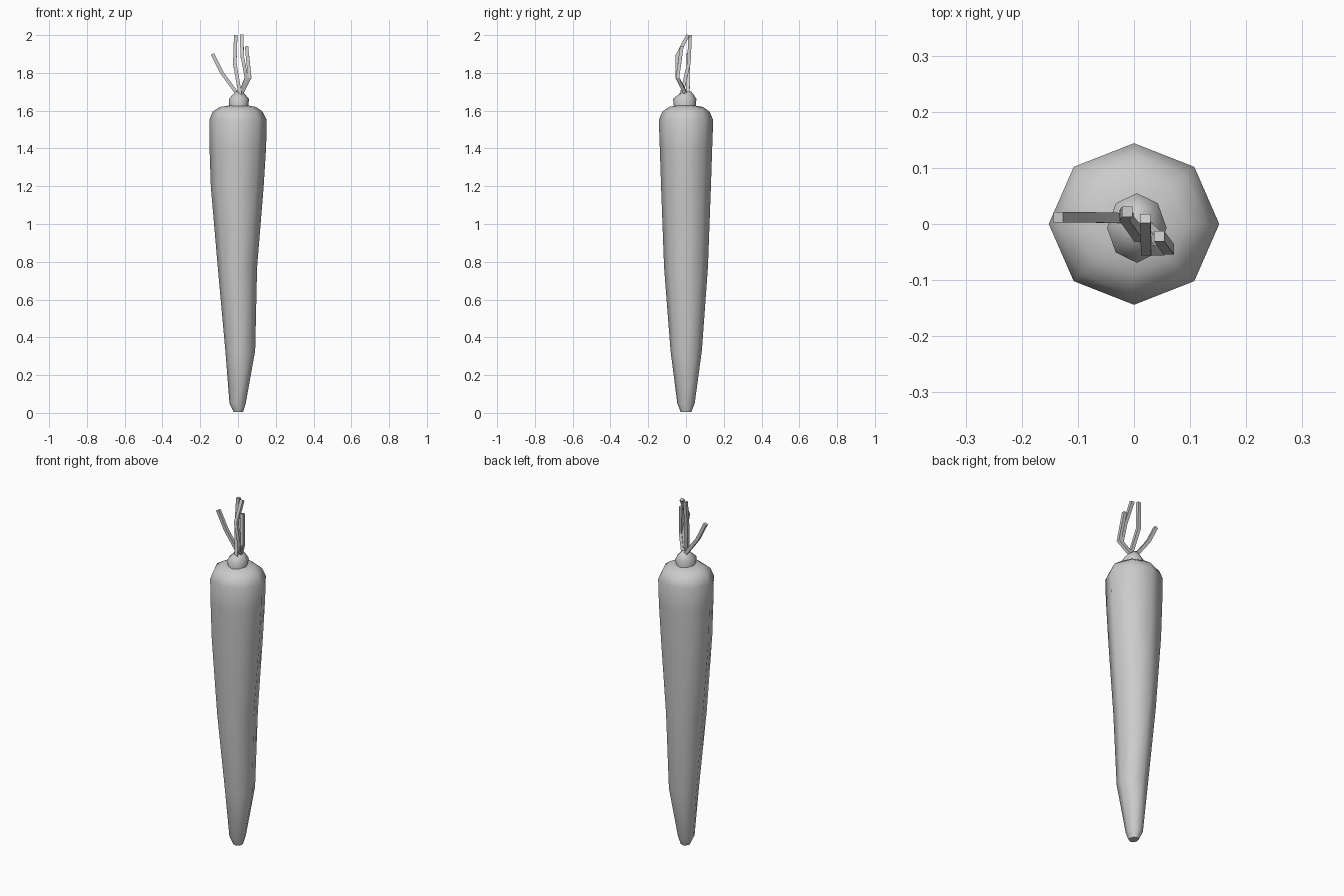
import bpy, bmesh, math
from mathutils import Vector

if "Cube" in bpy.data.objects:
    bpy.data.objects.remove(bpy.data.objects["Cube"])


def finish(name, bm, angle):
    bmesh.ops.recalc_face_normals(bm, faces=bm.faces)
    mesh = bpy.data.meshes.new(name)
    bm.to_mesh(mesh)
    bm.free()
    obj = bpy.data.objects.new(name, mesh)
    bpy.context.collection.objects.link(obj)
    bpy.ops.object.select_all(action='DESELECT')
    obj.select_set(True)
    bpy.context.view_layer.objects.active = obj
    bpy.ops.object.shade_smooth_by_angle(angle=math.radians(angle))
    return obj


def skin(bm, rings):
    # Join successive rings with quads and cap both ends
    n = len(rings[0])
    for a, b in zip(rings, rings[1:]):
        for i in range(n):
            bm.faces.new((a[i], a[(i + 1) % n], b[(i + 1) % n], b[i]))
    bm.faces.new(rings[0])
    bm.faces.new(rings[-1])


def lathe(name, profile, sides=8, angle=60):
    # Profile rows: centre x, centre y, radius x, radius y, z
    bm = bmesh.new()
    rings = []
    for cx, cy, rx, ry, z in profile:
        rings.append([bm.verts.new((cx + rx * math.cos(math.tau * i / sides),
                                    cy + ry * math.sin(math.tau * i / sides), z))
                      for i in range(sides)])
    skin(bm, rings)
    return finish(name, bm, angle)


def stalk(name, points, radius=0.013, sides=4):
    # Thin square tube along a bent path
    bm = bmesh.new()
    pts = [Vector(p) for p in points]
    rings = []
    for k, p in enumerate(pts):
        t = (pts[min(k + 1, len(pts) - 1)] - pts[max(k - 1, 0)]).normalized()
        u = Vector((0, 1, 0)).cross(t).normalized()
        v = t.cross(u)
        rings.append([bm.verts.new(p + radius * (math.cos(a) * u + math.sin(a) * v))
                      for a in (math.tau * (i + 0.5) / sides for i in range(sides))])
    skin(bm, rings)
    return finish(name, bm, 30)


# Tapered root
lathe("root", [
    (0.002, 0, 0.025, 0.028, 0.005),
    (-0.002, 0, 0.043, 0.046, 0.05),
    (0.012, 0.001, 0.079, 0.083, 0.33),
    (-0.003, 0, 0.104, 0.116, 0.77),
    (-0.004, 0, 0.140, 0.132, 1.20),
    (-0.001, 0, 0.150, 0.139, 1.41),
    (0, 0, 0.152, 0.144, 1.55),
    (-0.002, 0, 0.132, 0.125, 1.595),
    (0, 0, 0.095, 0.090, 1.62),
    (0.003, -0.005, 0.045, 0.045, 1.628),
])

# Stem crown
lathe("crown", [
    (0.004, -0.006, 0.050, 0.056, 1.61),
    (0.005, -0.007, 0.053, 0.062, 1.662),
    (0.005, 0.000, 0.034, 0.040, 1.685),
    (0.005, 0.002, 0.016, 0.026, 1.702),
])

# Leaf stalks
stalk("stalk_left", [(0.0, 0.01, 1.685), (-0.085, 0.012, 1.80), (-0.135, 0.012, 1.90)])
stalk("stalk_back", [(0.012, -0.025, 1.68), (-0.017, 0.015, 1.85), (-0.012, 0.022, 2.0)])
stalk("stalk_front", [(0.01, 0.0, 1.685), (0.045, -0.047, 1.775),
                      (0.022, -0.047, 1.89), (0.02, 0.01, 2.0)])
stalk("stalk_right", [(0.015, 0.0, 1.685), (0.062, -0.045, 1.775), (0.045, -0.022, 1.94)])
